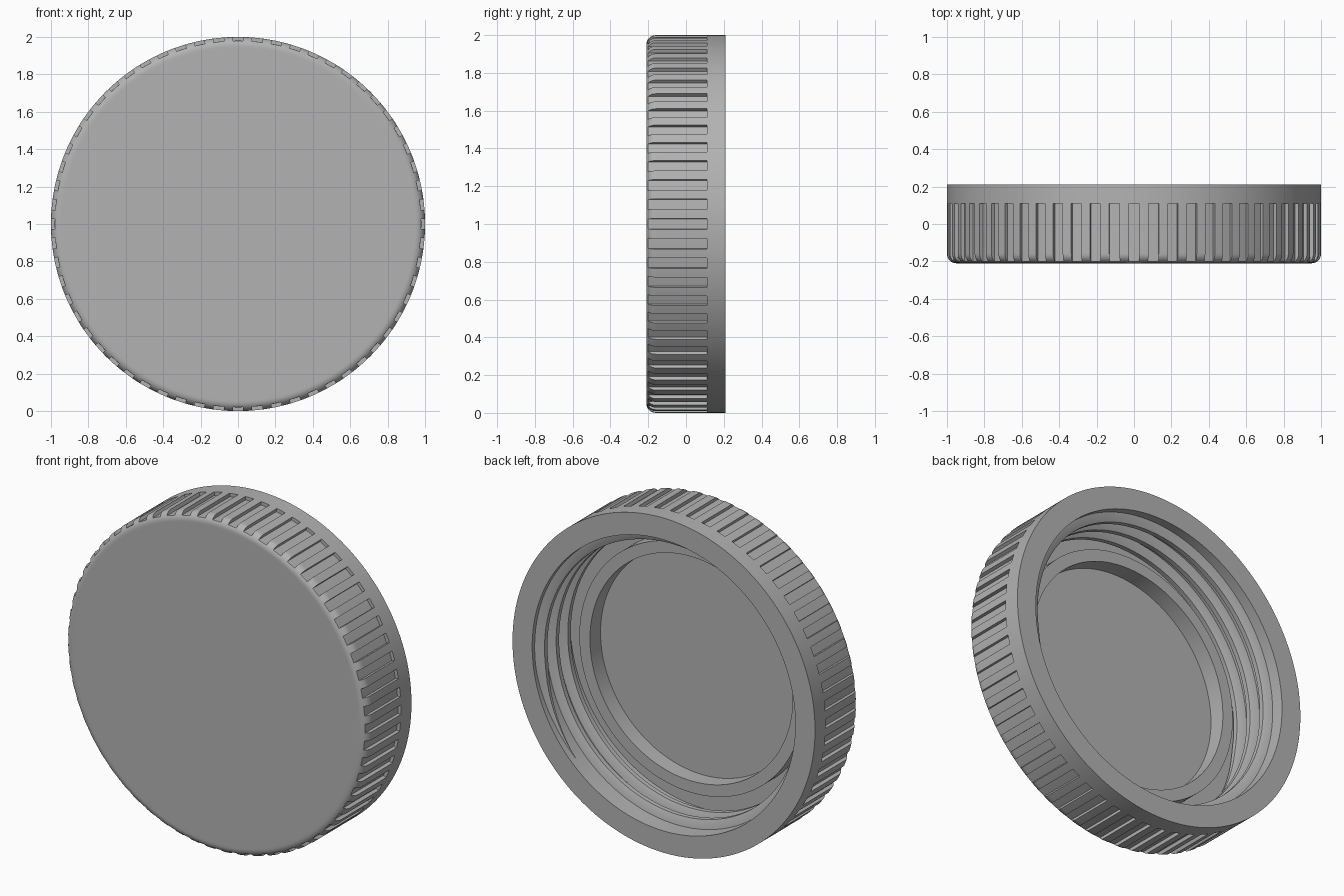
import bpy, bmesh
from math import sin, cos, pi, radians

if "Cube" in bpy.data.objects:
    bpy.data.objects.remove(bpy.data.objects["Cube"], do_unlink=True)

# One grey plastic
plastic = bpy.data.materials.new("grey_plastic")
plastic.use_nodes = True
grey = (0.45, 0.45, 0.45, 1)
plastic.diffuse_color = grey
plastic.node_tree.nodes["Principled BSDF"].inputs["Base Color"].default_value = grey


def polar(radius, y, angle):
    """Point around the cap's axis, which runs along y at height 1."""
    return (radius * cos(angle), y, 1 + radius * sin(angle))


def loft(name, sections, close_ring, close_section):
    """Skin a row of equal-length sections, then weld and orient."""
    bm = bmesh.new()
    rows = [[bm.verts.new(p) for p in s] for s in sections]
    n = len(rows[0])
    for i in range(len(rows) if close_ring else len(rows) - 1):
        a, b = rows[i], rows[(i + 1) % len(rows)]
        for j in range(n if close_section else n - 1):
            k = (j + 1) % n
            bm.faces.new((a[j], a[k], b[k], b[j]))
    if not close_ring:
        bm.faces.new(rows[0])
        bm.faces.new(rows[-1])
    bmesh.ops.remove_doubles(bm, verts=bm.verts, dist=1e-5)
    bmesh.ops.recalc_face_normals(bm, faces=bm.faces)
    mesh = bpy.data.meshes.new(name)
    bm.to_mesh(mesh)
    bm.free()
    mesh.materials.append(plastic)
    obj = bpy.data.objects.new(name, mesh)
    bpy.context.collection.objects.link(obj)
    bpy.ops.object.select_all(action="DESELECT")
    obj.select_set(True)
    bpy.context.view_layer.objects.active = obj
    bpy.ops.object.shade_smooth_by_angle(angle=radians(30))
    return obj


# Cap body: rounded front edge, grip grooves, hollow back with a sealing ring
FRONT, BACK, FLOOR = -0.21, 0.21, -0.15
FILLET, GROOVE_END, GROOVE_RADIUS = 0.05, 0.11, 0.98
WALL = 0.87
fillet = [(1 - FILLET + FILLET * sin(t), FRONT + FILLET - FILLET * cos(t))
          for t in [i * pi / 20 for i in range(11)]]
outside = [(0, FRONT), (0.94, FRONT)] + fillet + [(1, -0.15), (1, GROOVE_END)]
rest = [(1, GROOVE_END), (1, BACK), (WALL, BACK), (WALL, FLOOR),
        (0.74, FLOOR), (0.74, -0.05), (0.67, -0.05), (0.67, FLOOR), (0, FLOOR)]
rib_profile = outside + rest
groove_profile = [(min(r, GROOVE_RADIUS), y) for r, y in outside] + rest

GROOVES, HALF = 60, 0.028
step = 2 * pi / GROOVES
sections = []
for g in range(GROOVES):
    start = g * step
    for offset in (-HALF, 0, HALF):
        sections.append([polar(r, y, start + offset) for r, y in groove_profile])
    for i in range(4):
        offset = HALF + i * (step - 2 * HALF) / 3
        sections.append([polar(r, y, start + offset) for r, y in rib_profile])
loft("cap_body", sections, True, False)

# Internal screw thread: trapezoid ridge along a helix, tapered at both ends
TURNS, PITCH, DEPTH = 2.75, 0.11, 0.05
steps = int(TURNS * 96)
thread = []
for i in range(steps + 1):
    turn = i / 96
    angle = -pi / 4 + turn * 2 * pi
    y = 0.165 - PITCH * turn
    fade = max(0.02, min(1, turn * 10, (TURNS - turn) * 10))
    base, crest = 0.035 * fade, 0.014 * fade
    top = WALL - DEPTH * fade
    thread.append([polar(r, y + dy, angle) for r, dy in (
        (WALL + 0.01, base), (WALL, base), (top, crest),
        (top, -crest), (WALL, -base), (WALL + 0.01, -base))])
loft("screw_thread", thread, False, True)
